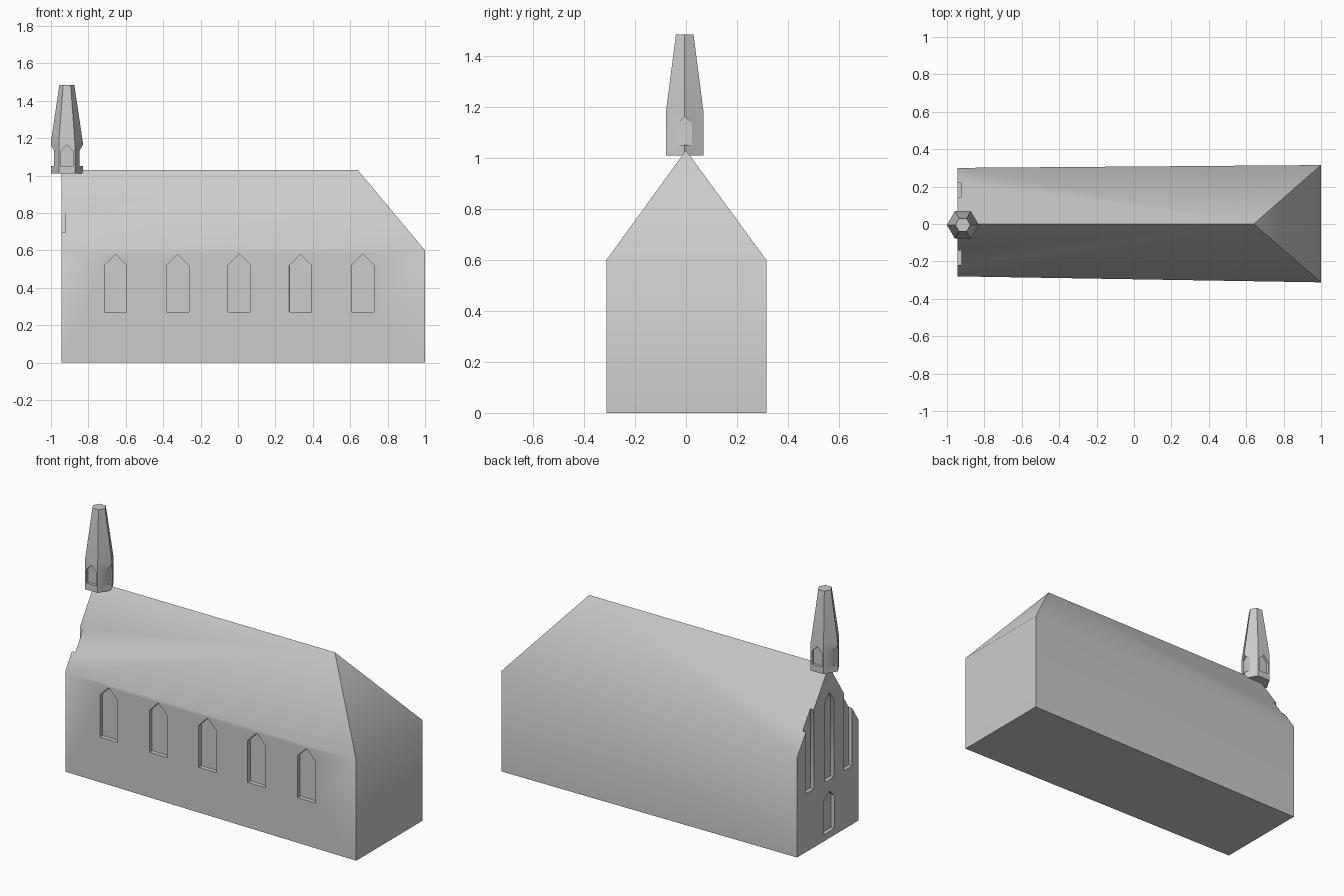
import bpy, bmesh, math
from mathutils import Vector

if "Cube" in bpy.data.objects:
    bpy.data.objects.remove(bpy.data.objects["Cube"])

stone = bpy.data.materials.new("grey stone")
stone.diffuse_color = (0.6, 0.6, 0.6, 1)
stone.use_nodes = True
stone.node_tree.nodes["Principled BSDF"].inputs["Base Color"].default_value = stone.diffuse_color


def make_object(name, bm):
    bmesh.ops.recalc_face_normals(bm, faces=bm.faces)
    me = bpy.data.meshes.new(name)
    bm.to_mesh(me)
    bm.free()
    ob = bpy.data.objects.new(name, me)
    bpy.context.collection.objects.link(ob)
    me.materials.append(stone)
    return ob


def lancet(origin, out, width, bottom, shoulder, apex, depth):
    """Pointed-window cutter at a wall point, sunk by depth, facing 'out'."""
    out = Vector(out).normalized()
    side = Vector((0, 0, 1)).cross(out)
    o = Vector((origin[0], origin[1], 0)) - out * depth
    h = width / 2
    pts = [(-h, bottom), (h, bottom), (h, shoulder), (0, apex), (-h, shoulder)]
    bm = bmesh.new()
    f = bm.faces.new([bm.verts.new(o + side * u + Vector((0, 0, z))) for u, z in pts])
    ext = bmesh.ops.extrude_face_region(bm, geom=[f])
    bmesh.ops.translate(bm, vec=out * (depth + 0.05),
                        verts=[v for v in ext["geom"] if isinstance(v, bmesh.types.BMVert)])
    ob = make_object("window_cutter", bm)
    ob.hide_render = True
    return ob


def carve(ob, cutters, angle):
    """Cut the recesses, remove the cutters and shade by angle."""
    bpy.ops.object.select_all(action='DESELECT')
    ob.select_set(True)
    bpy.context.view_layer.objects.active = ob
    for c in cutters:
        m = ob.modifiers.new("recess", 'BOOLEAN')
        m.operation = 'DIFFERENCE'
        m.solver = 'EXACT'
        m.object = c
        bpy.ops.object.modifier_apply(modifier=m.name)
        bpy.data.objects.remove(c, do_unlink=True)
    bpy.ops.object.shade_smooth_by_angle(angle=math.radians(angle))


# Nave: gabled west end, hipped east end, slightly narrower to the west
W, E, EAVE, RIDGE = -0.945, 1.0, 0.6, 1.03
bm = bmesh.new()
V = lambda *p: bm.verts.new(p)
ws, wn, es, en = V(W, -0.28, 0), V(W, 0.30, 0), V(E, -0.312, 0), V(E, 0.315, 0)
wse, wne, ese, ene = V(W, -0.28, EAVE), V(W, 0.30, EAVE), V(E, -0.312, EAVE), V(E, 0.315, EAVE)
rw, re = V(W, 0, RIDGE), V(0.64, 0, RIDGE)
for f in ((ws, es, en, wn), (ws, es, ese, wse), (wn, en, ene, wne), (es, en, ene, ese),
          (ws, wn, wne, rw, wse), (wse, ese, re, rw), (wne, ene, re, rw), (ese, ene, re)):
    bm.faces.new(f)
nave = make_object("nave", bm)

# Five front windows following the slightly angled wall
wall_y = lambda x: -0.28 - 0.032 * (x - W) / (E - W)
cuts = [lancet((x, wall_y(x)), (-0.0165, -1, 0), 0.12, 0.27, 0.52, 0.58, 0.025)
        for x in (-0.655, -0.323, 0.006, 0.334, 0.667)]
# West gable: door, centre lancet, two side lancets breaking the roof slope
cuts.append(lancet((W, -0.003), (-1, 0, 0), 0.095, 0.04, 0.24, 0.28, 0.022))
cuts.append(lancet((W, -0.003), (-1, 0, 0), 0.085, 0.35, 0.82, 0.87, 0.022))
for y in (-0.18, 0.18):
    cuts.append(lancet((W, y), (-1, 0, 0), 0.076, 0.35, 0.82, 0.87, 0.022))
carve(nave, cuts, 45)

# Turret: hexagonal belfry with truncated spire
CX, CY, R = -0.915, -0.005, 0.085
bm = bmesh.new()
rings = [[bm.verts.new((CX + r * math.cos(k * math.pi / 3), CY + r * math.sin(k * math.pi / 3), z))
          for k in range(6)] for r, z in ((R, 1.01), (R, 1.18), (0.04, 1.485))]
for a, b in zip(rings, rings[1:]):
    for k in range(6):
        j = (k + 1) % 6
        bm.faces.new((a[k], a[j], b[j], b[k]))
bm.faces.new(rings[0])
bm.faces.new(rings[-1])
turret = make_object("turret", bm)

# Four belfry openings: two on faces, two across corners
flat = R * math.cos(math.pi / 6)
cuts = [lancet((CX + s * R, CY), (s, 0, 0), 0.064, 1.05, 1.13, 1.163, 0.017) for s in (-1, 1)]
cuts += [lancet((CX, CY + s * flat), (0, s, 0), 0.066, 1.05, 1.13, 1.163, 0.015) for s in (-1, 1)]
carve(turret, cuts, 30)
